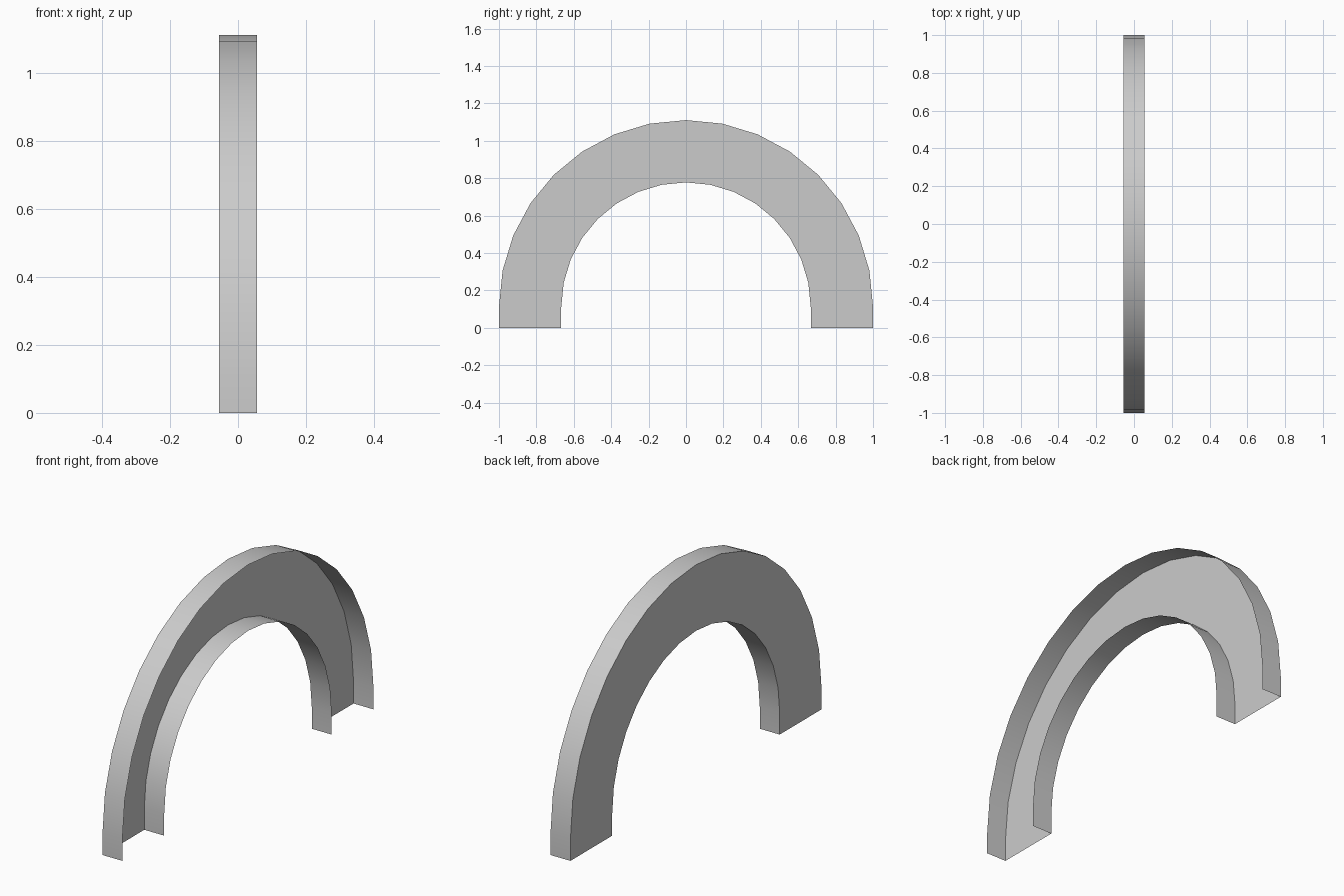
import bpy
import bmesh
from math import sin, cos, pi

cube = bpy.data.objects.get("Cube")
if cube:
    bpy.data.objects.remove(cube, do_unlink=True)

OUTER, INNER = 1.0, 0.667      # arch radii
LEG = 0.111                    # straight foot below the half circle
HALF = 0.0555                  # half of the channel depth
SEGMENTS = 16

grey = bpy.data.materials.new("light_grey")
grey.use_nodes = True
colour = (0.6, 0.6, 0.6, 1)
grey.diffuse_color = colour
grey.node_tree.nodes["Principled BSDF"].inputs["Base Color"].default_value = colour


def arch_path(radius, x):
    """Half circle on two straight feet, from the front foot to the back one."""
    arc = [(x, -radius * cos(pi * i / SEGMENTS), LEG + radius * sin(pi * i / SEGMENTS))
           for i in range(SEGMENTS + 1)]
    return [(x, -radius, 0)] + arc + [(x, radius, 0)]


def sheet(name, path_a, path_b):
    """Thin sheet of quads between two matching paths."""
    bm = bmesh.new()
    a = [bm.verts.new(p) for p in path_a]
    b = [bm.verts.new(p) for p in path_b]
    for i in range(len(a) - 1):
        bm.faces.new((a[i], a[i + 1], b[i + 1], b[i]))
    mesh = bpy.data.meshes.new(name)
    bm.to_mesh(mesh)
    bm.free()
    mesh.materials.append(grey)
    obj = bpy.data.objects.new(name, mesh)
    bpy.context.collection.objects.link(obj)
    return obj


# Flat web on one side, open on the other side and at the feet
web = sheet("arch_web", arch_path(INNER, -HALF), arch_path(OUTER, -HALF))

# Curved flanges along the outer and inner rims
outer = sheet("outer_flange", arch_path(OUTER, -HALF), arch_path(OUTER, HALF))
inner = sheet("inner_flange", arch_path(INNER, HALF), arch_path(INNER, -HALF))

bpy.ops.object.select_all(action="DESELECT")
for obj in (web, outer, inner):
    obj.select_set(True)
bpy.context.view_layer.objects.active = web
bpy.ops.object.shade_smooth_by_angle()
